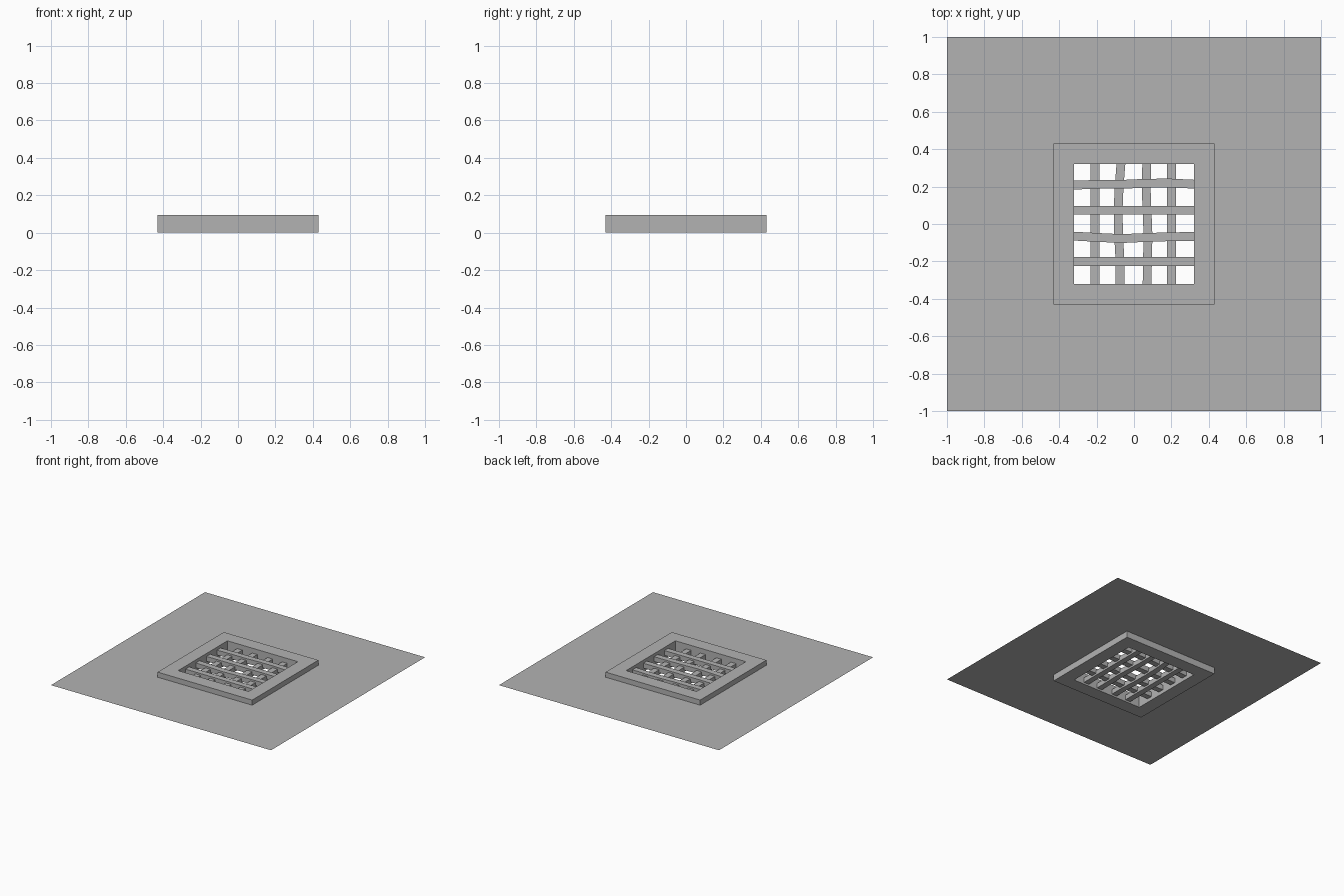
import bpy, bmesh

cube = bpy.data.objects.get("Cube")
if cube:
    bpy.data.objects.remove(cube)

OUTER, INNER, TOP, GROUND_Z = 0.43, 0.32, 0.095, 0.053

# One plain grey for everything
grey = bpy.data.materials.new("concrete_grey")
grey.use_nodes = True
colour = (0.45, 0.45, 0.45, 1)
grey.diffuse_color = colour
grey.node_tree.nodes["Principled BSDF"].inputs["Base Color"].default_value = colour


def make(name, bm):
    bmesh.ops.recalc_face_normals(bm, faces=bm.faces)
    mesh = bpy.data.meshes.new(name)
    bm.to_mesh(mesh)
    bm.free()
    mesh.materials.append(grey)
    obj = bpy.data.objects.new(name, mesh)
    bpy.context.collection.objects.link(obj)
    return obj


def square(bm, half, z):
    return [bm.verts.new((x * half, y * half, z))
            for x, y in ((-1, -1), (1, -1), (1, 1), (-1, 1))]


def bridge(bm, a, b):
    n = len(a)
    for i in range(n):
        j = (i + 1) % n
        bm.faces.new((a[i], a[j], b[j], b[i]))


# Thin ground sheet with a square opening
bm = bmesh.new()
bridge(bm, square(bm, 1, GROUND_Z), square(bm, OUTER, GROUND_Z))
ground = make("ground_sheet", bm)
for poly in ground.data.polygons:
    if poly.normal.z < 0:
        poly.flip()

# Square frame standing through the sheet
bm = bmesh.new()
loops = [square(bm, h, z) for h, z in
         ((OUTER, 0), (OUTER, TOP), (INNER, TOP), (INNER, 0))]
for i in range(4):
    bridge(bm, loops[i], loops[(i + 1) % 4])
make("grate_frame", bm)


def bar(name, offsets, z0, z1, along_x, width=0.047):
    """Sweep a rectangle across the opening, bending sideways by offsets."""
    bm = bmesh.new()
    rings = []
    for i, off in enumerate(offsets):
        t = -INNER + 2 * INNER * i / (len(offsets) - 1)
        ring = []
        for s, z in ((-1, z0), (1, z0), (1, z1), (-1, z1)):
            side = off + s * width / 2
            ring.append(bm.verts.new((t, side, z) if along_x else (side, t, z)))
        rings.append(ring)
    for a, b in zip(rings, rings[1:]):
        bridge(bm, a, b)
    bm.faces.new(rings[0])
    bm.faces.new(rings[-1])
    make(name, bm)


# Lower bars run front to back, upper bars run side to side
lower = [[-0.208] * 2,
         [-0.075, -0.075, -0.082, -0.085, -0.08, -0.07],
         [0.07, 0.072, 0.075, 0.07, 0.065, 0.068],
         [0.2] * 2]
upper = [[-0.2] * 2,
         [-0.065, -0.072, -0.078, -0.072, -0.068, -0.067],
         [0.073] * 2,
         [0.208, 0.212, 0.212, 0.218, 0.219, 0.213]]
for i, offsets in enumerate(lower):
    bar(f"lower_bar_{i + 1}", offsets, 0.015, 0.055, False)
for i, offsets in enumerate(upper):
    bar(f"upper_bar_{i + 1}", offsets, 0.03, 0.07, True)
